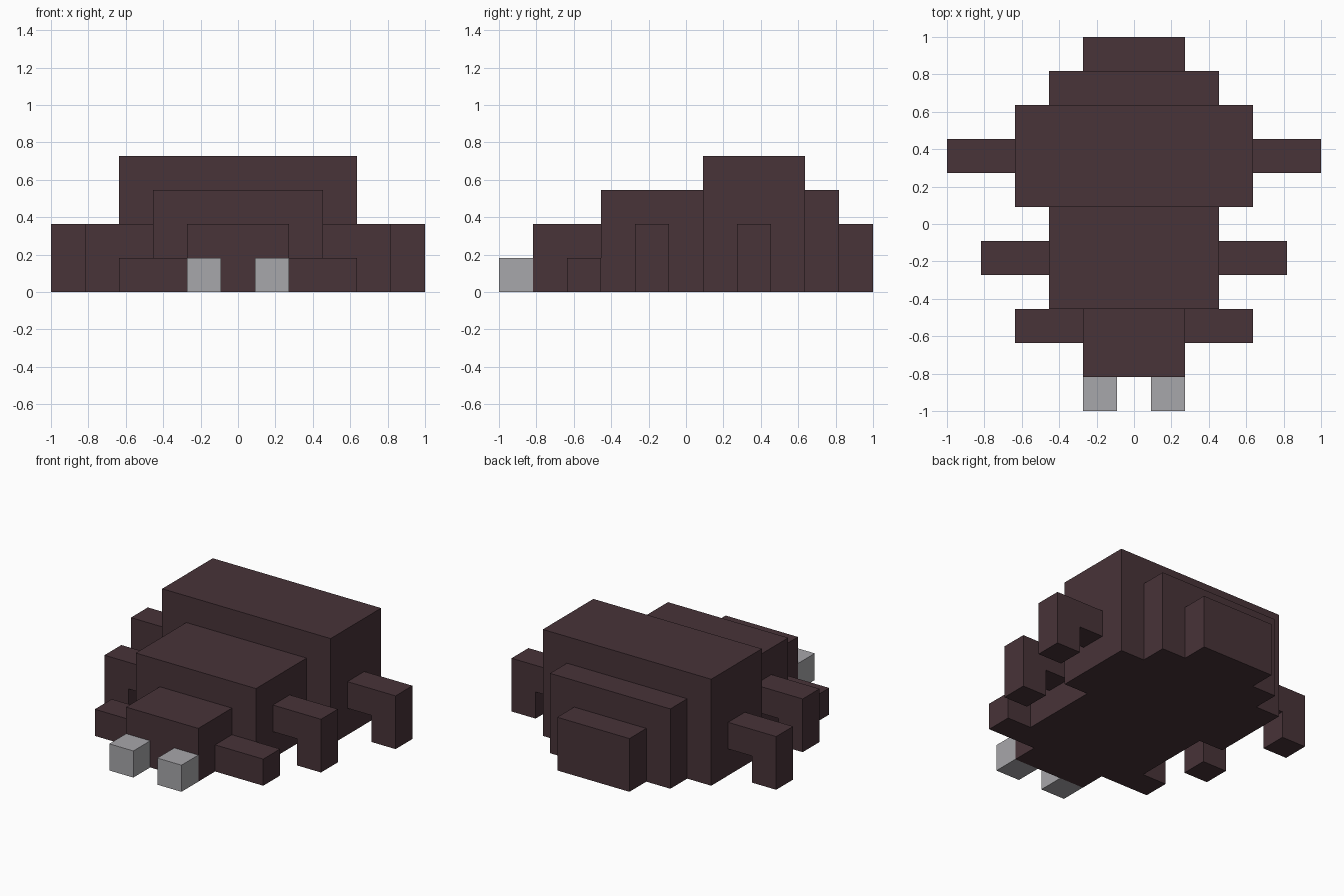
import bpy
import bmesh

cube = bpy.data.objects.get("Cube")
if cube:
    bpy.data.objects.remove(cube, do_unlink=True)

U = 2 / 11  # one block


def make_material(name, rgb):
    mat = bpy.data.materials.new(name)
    mat.use_nodes = True
    color = (*rgb, 1)
    mat.diffuse_color = color
    mat.node_tree.nodes["Principled BSDF"].inputs["Base Color"].default_value = color
    return mat


brown = make_material("dark_brown", (0.065, 0.033, 0.04))
grey = make_material("light_grey", (0.39, 0.385, 0.405))


def extrude_profile(name, profile, y0, y1, mat):
    """Extrude an x-z outline, given in blocks, along y."""
    bm = bmesh.new()
    face = bm.faces.new([bm.verts.new((x * U, y0 * U, z * U)) for x, z in profile])
    result = bmesh.ops.extrude_face_region(bm, geom=[face])
    moved = [v for v in result["geom"] if isinstance(v, bmesh.types.BMVert)]
    bmesh.ops.translate(bm, verts=moved, vec=(0, (y1 - y0) * U, 0))
    bmesh.ops.recalc_face_normals(bm, faces=bm.faces)
    mesh = bpy.data.meshes.new(name)
    bm.to_mesh(mesh)
    bm.free()
    mesh.materials.append(mat)
    obj = bpy.data.objects.new(name, mesh)
    bpy.context.collection.objects.link(obj)


def box(x0, x1, height):
    return [(x0, 0), (x1, 0), (x1, height), (x0, height)]


def bent_leg(x):
    # One block out from the body, then down to the ground
    return [(x, 1), (x + 1, 1), (x + 1, 0), (x + 2, 0), (x + 2, 2), (x, 2)]


# Body segments: name, half width, back and front, height
for name, half, y0, y1, height in (
    ("head", 1.5, -4.5, -2.5, 2),
    ("thorax", 2.5, -2.5, 0.5, 3),
    ("abdomen", 3.5, 0.5, 3.5, 4),
    ("abdomen_rear", 2.5, 3.5, 4.5, 3),
    ("tail", 1.5, 4.5, 5.5, 2),
):
    extrude_profile(name, box(-half, half, height), y0, y1, brown)

# Legs and mandibles on both sides
for name, profile, y0, mat in (
    ("mandible", box(0.5, 1.5, 1), -5.5, grey),
    ("front_leg", box(1.5, 3.5, 1), -3.5, brown),
    ("middle_leg", bent_leg(2.5), -1.5, brown),
    ("rear_leg", bent_leg(3.5), 1.5, brown),
):
    for side, sign in (("left", 1), ("right", -1)):
        mirrored = [(sign * x, z) for x, z in profile]
        extrude_profile(f"{side}_{name}", mirrored, y0, y0 + 1, mat)
